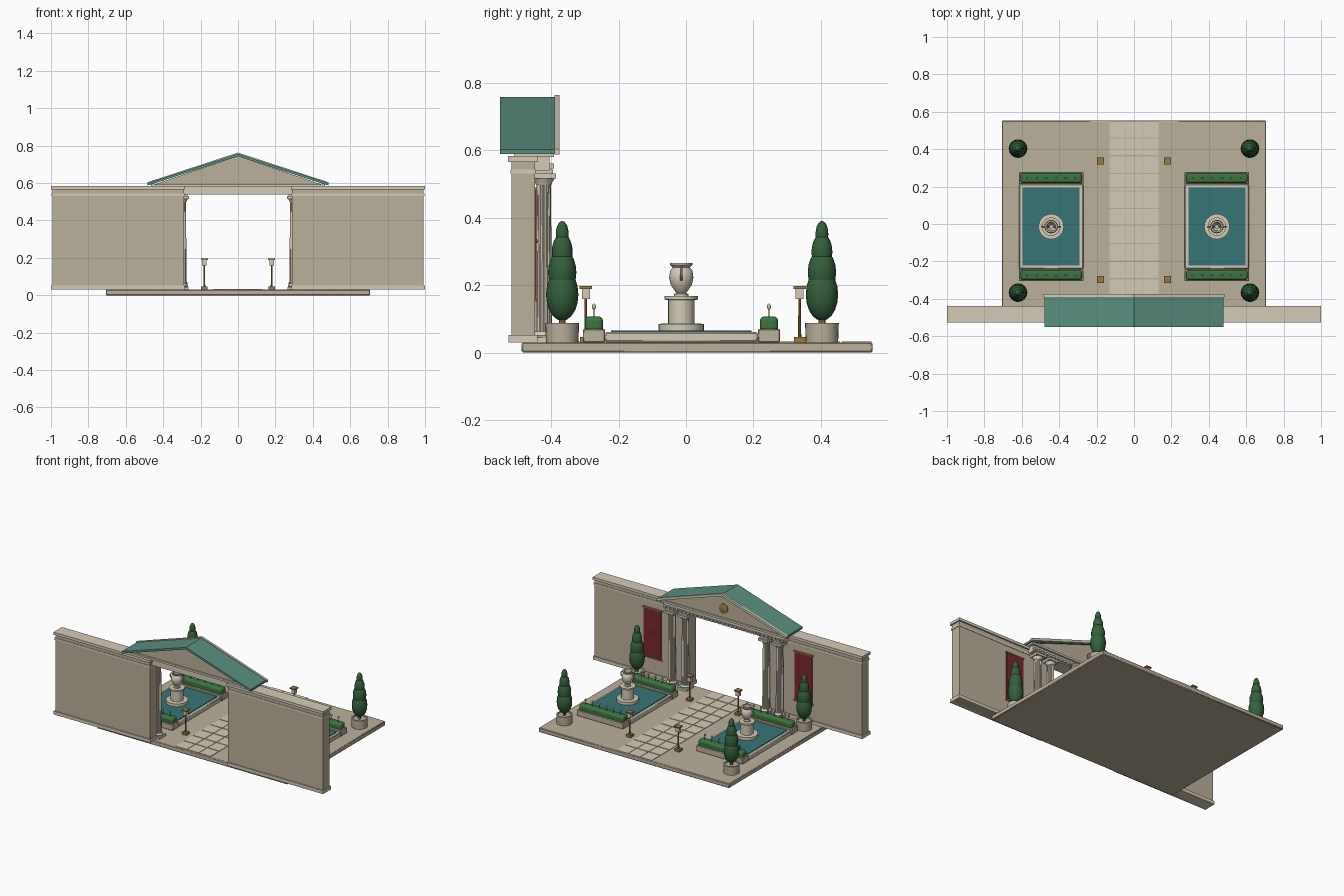
import bpy, bmesh, math
from mathutils import Matrix, Vector

cube = bpy.data.objects.get("Cube")
if cube:
    bpy.data.objects.remove(cube, do_unlink=True)

made = []


def material(name, code):
    lin = [(int(code[i:i + 2], 16) / 255) ** 2.2 for i in (0, 2, 4)]
    m = bpy.data.materials.new(name)
    m.use_nodes = True
    m.diffuse_color = (*lin, 1)
    m.node_tree.nodes["Principled BSDF"].inputs["Base Color"].default_value = (*lin, 1)
    return m


stone = material("stone", "BAAF9A")
trim = material("pale_stone", "D3CAB7")
roof_mat = material("copper_roof", "5B8D7F")
water_mat = material("water", "3A7477")
hedge_mat = material("hedge", "3F7342")
tree_mat = material("cypress", "375F3E")
red = material("red_cloth", "782A32")
gold = material("bronze", "9A7A45")


def finish(name, bm, mat, bevel=0):
    bmesh.ops.recalc_face_normals(bm, faces=bm.faces)
    me = bpy.data.meshes.new(name)
    bm.to_mesh(me)
    bm.free()
    ob = bpy.data.objects.new(name, me)
    bpy.context.collection.objects.link(ob)
    me.materials.append(mat)
    if bevel:
        mod = ob.modifiers.new("edge", "BEVEL")
        mod.width = bevel
        mod.segments = 4 if bevel > 0.008 else 1
    made.append(ob)
    return ob


def box(name, x, y, z, mat, bevel=0):
    """Box from its (low, high) span on each axis."""
    bm = bmesh.new()
    bmesh.ops.create_cube(bm, size=1)
    for v in bm.verts:
        v.co = [(a + b) / 2 + c * abs(b - a) for (a, b), c in zip((x, y, z), v.co)]
    return finish(name, bm, mat, bevel)


def around(c, h):
    return (c - h, c + h)


def lathe(name, x, y, profile, mat, sides=24, flute=0):
    """Turn a (radius, z) profile; flute pulls every other side in."""
    bm = bmesh.new()
    rings = []
    for r, z in profile:
        ring = []
        for i in range(sides):
            a = math.tau * i / sides
            rr = max(r, 0.0005) * (1 - flute * (i % 2))
            ring.append(bm.verts.new((x + rr * math.cos(a), y + rr * math.sin(a), z)))
        rings.append(ring)
    for lo, hi in zip(rings, rings[1:]):
        for i in range(sides):
            j = (i + 1) % sides
            bm.faces.new((lo[i], lo[j], hi[j], hi[i]))
    bm.faces.new(rings[0])
    bm.faces.new(rings[-1])
    return finish(name, bm, mat)


def prism(name, outline, y0, y1, mat):
    """Extrude an x-z outline along y."""
    bm = bmesh.new()
    face = bm.faces.new([bm.verts.new((x, y0, z)) for x, z in outline])
    out = bmesh.ops.extrude_face_region(bm, geom=[face])
    verts = [g for g in out["geom"] if isinstance(g, bmesh.types.BMVert)]
    bmesh.ops.translate(bm, vec=(0, y1 - y0, 0), verts=verts)
    return finish(name, bm, mat)


def balls(name, parts, mat, seg=16):
    """Ellipsoids given as (centre, radius, half height)."""
    bm = bmesh.new()
    for c, r, h in parts:
        m = Matrix.Translation(Vector(c)) @ Matrix.Diagonal((r, r, h, 1))
        bmesh.ops.create_uvsphere(bm, u_segments=seg, v_segments=seg // 2 + 2, radius=1, matrix=m)
    return finish(name, bm, mat)


def chevron(half, eave, apex, thick):
    return [(-half, eave), (0, apex), (half, eave),
            (half, eave - thick), (0, apex - thick), (-half, eave - thick)]


# Paved ground and path
box("ground_slab", (-.707, .707), (-.487, .553), (0, .03), stone, .004)
tile_w, tile_l = .088, .094
for row in range(11):
    for col in (-1, 0, 1):
        yc = .506 - row * tile_l
        box("path_tile", around(col * tile_w, tile_w / 2 - .0015),
            around(yc, tile_l / 2 - .003), (.028, .033), trim)

# Pediment and entablature over the gateway
WALL_Y = -.483
box("architrave", (-.45, .45), (-.50, -.405), (.54, .582), trim)
box("horizontal_cornice", (-.465, .465), (-.51, -.392), (.58, .593), trim)
for i in range(31):
    box("dentil", around((i - 15) * .029, .008), (-.406, -.391), (.545, .56), trim)
prism("tympanum", [(-.455, .59), (.455, .59), (0, .744)], -.50, -.40, stone)
prism("gable_roof", chevron(.478, .602, .757, .014), -.552, -.388, roof_mat)
prism("raking_cornice", chevron(.484, .604, .763, .017), -.39, -.375, trim)
medal = lathe("round_medallion", 0, 0, [(.032, 0), (.032, .008), (.025, .012)], gold)
medal.rotation_euler.x = -math.pi / 2
medal.location = (0, -.402, .655)

for s in (-1, 1):
    def span(a, b):
        return (min(s * a, s * b), max(s * a, s * b))

    # Side walls with plinth and cornices
    box("wall", span(.29, .993), around(WALL_Y, .035), (.03, .57), stone)
    box("wall_plinth", span(.286, 1), around(WALL_Y, .043), (.03, .052), trim)
    box("wall_moulding", span(.287, .997), around(WALL_Y, .038), (.53, .543), trim)
    box("wall_cornice", span(.284, 1), around(WALL_Y, .044), (.565, .583), trim)

    # Paired fluted columns
    for x in (.30, .40):
        cx, cy = s * x, -.422
        box("column_plinth", around(cx, .035), around(cy, .035), (.03, .045), trim)
        lathe("column_base", cx, cy, [(.031, .045), (.033, .05), (.031, .055), (.026, .062)], trim)
        lathe("column_shaft", cx, cy, [(.025, .06), (.024, .25), (.021, .502)], trim, 32, .1)
        lathe("column_capital", cx, cy, [(.023, .497), (.025, .503), (.033, .517)], trim)
        box("column_abacus", around(cx, .037), around(cy, .037), (.516, .531), trim)
        box("column_block", around(cx, .03), around(cy, .028), (.53, .542), trim)

    # Hanging banners
    bx = s * .56
    box("banner", around(bx, .065), (-.45, -.443), (.155, .483), red)
    for z in (.155, .485):
        box("banner_rod", around(bx, .072), (-.452, -.441), around(z, .004), gold)
    balls("banner_studs", [((bx + d, -.442, .33), .005, .005) for d in (-.022, 0, .022)], gold, 8)

    # Pool
    px, py = s * .443, -.014
    box("pool_rim", around(px, .172), around(py, .227), (.03, .061), trim, .005)
    box("pool_water", around(px, .152), around(py, .208), (.05, .066), water_mat)

    # Pedestal and urn
    lathe("fountain_pedestal", px, py,
          [(.068, .06), (.068, .085), (.039, .086), (.039, .155), (.049, .157), (.049, .167)], trim)
    lathe("urn", px, py,
          [(.021, .167), (.021, .173), (.014, .177), (.02, .184), (.031, .2), (.036, .222),
           (.033, .243), (.025, .252), (.033, .26), (.033, .266), (.024, .266), (.022, .25),
           (.026, .23), (.01, .205)], trim)
    for side in (-1, 1):
        bpy.ops.mesh.primitive_torus_add(
            major_radius=.018, minor_radius=.004, major_segments=16, minor_segments=8,
            location=(px + side * .032, py, .234), rotation=(math.pi / 2, 0, 0))
        handle = bpy.context.object
        handle.name = "urn_handle"
        handle.data.materials.append(trim)
        made.append(handle)

    # Hedge planters with flowers at each end of the pool
    for hy in (-.273, .246):
        box("hedge_planter", around(px, .172), around(hy, .033), (.03, .07), stone, .003)
        box("hedge", around(px, .165), around(hy, .027), (.06, .107), hedge_mat, .014)
        for i in range(6):
            fx = px + (i - 2.5) * .052
            lathe("flower_stem", fx, hy, [(.0018, .1), (.0018, .13)], hedge_mat, 6)
            balls("flower", [((fx, hy, .136), .006, .009)], trim, 10)

    # Potted cypresses
    for ty in (-.367, .403):
        tx = s * .62
        lathe("tree_pot", tx, ty, [(.048, .03), (.05, .087), (.042, .088), (.04, .08)], stone, 24)
        lathe("tree_trunk", tx, ty, [(.01, .075), (.01, .13)], gold, 8)
        balls("cypress", [((tx, ty, .172), .048, .078), ((tx, ty, .238), .042, .068),
                          ((tx, ty, .298), .031, .055), ((tx, ty, .35), .019, .04)], tree_mat)

    # Lamp posts
    for ly in (-.297, .337):
        lx = s * .18
        box("lamp_base", around(lx, .017), around(ly, .017), (.03, .046), gold)
        lathe("lamp_post", lx, ly, [(.005, .045), (.004, .16)], gold, 10)
        box("lamp_lantern", around(lx, .012), around(ly, .012), (.158, .19), trim)
        box("lamp_cap", around(lx, .019), around(ly, .019), (.189, .197), gold)

# Smooth the rounded parts while keeping corners crisp
bpy.ops.object.select_all(action="DESELECT")
for ob in made:
    ob.select_set(True)
bpy.context.view_layer.objects.active = made[0]
bpy.ops.object.shade_smooth_by_angle(angle=math.radians(35))
